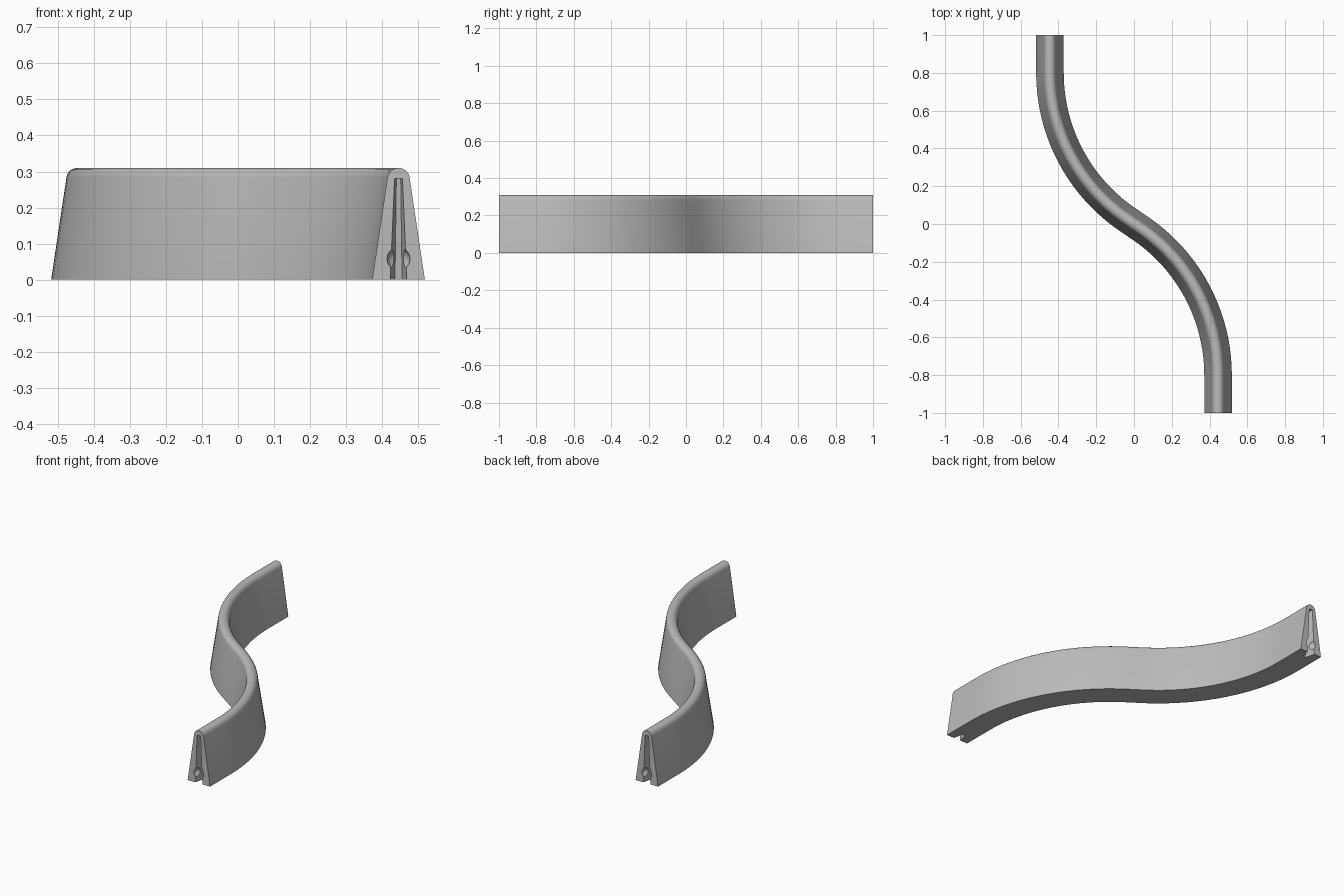
import bpy, bmesh, math
from mathutils import Vector

cube = bpy.data.objects.get("Cube")
if cube:
    bpy.data.objects.remove(cube, do_unlink=True)

concrete = bpy.data.materials.new("concrete grey")
concrete.use_nodes = True
grey = (0.5, 0.5, 0.5, 1)
concrete.diffuse_color = grey
concrete.node_tree.nodes["Principled BSDF"].inputs["Base Color"].default_value = grey

END_X, BEND_Y = 0.445, 0.8
HEIGHT, BASE_HALF, CAP_R = 0.31, 0.073, 0.031


def make_object(name, bm):
    bmesh.ops.recalc_face_normals(bm, faces=bm.faces)
    mesh = bpy.data.meshes.new(name)
    bm.to_mesh(mesh)
    bm.free()
    mesh.materials.append(concrete)
    obj = bpy.data.objects.new(name, mesh)
    bpy.context.collection.objects.link(obj)
    return obj


def loft(bm, rings):
    """Skin closed rings of points into a capped solid."""
    rows = [[bm.verts.new(p) for p in ring] for ring in rings]
    for a, b in zip(rows, rows[1:]):
        for i in range(len(a)):
            j = (i + 1) % len(a)
            bm.faces.new((a[i], a[j], b[j], b[i]))
    bm.faces.new(rows[0])
    bm.faces.new(rows[-1])


# S-shaped path: straight end, arc, short straight middle, then the same turned round
turn = math.radians(56)
s, c = math.sin(turn), math.cos(turn)
radius = (BEND_Y * s - END_X * c) / (s * s - (1 - c) * c)
steps = 20
half = [(Vector((END_X, -1)), 0)]
for i in range(steps + 1):
    a = turn * i / steps
    half.append((Vector((END_X - radius * (1 - math.cos(a)),
                         -BEND_Y + radius * math.sin(a))), a))
path = half + [(-p, a) for p, a in reversed(half)]

# Tapered cross-section with a rounded top
section = [(-BASE_HALF, 0), (BASE_HALF, 0)]
for i in range(13):
    a = math.radians(8 + 164 * i / 12)
    section.append((CAP_R * math.cos(a), HEIGHT - CAP_R + CAP_R * math.sin(a)))

bm = bmesh.new()
loft(bm, [[(p.x + u * math.cos(a), p.y + u * math.sin(a), z) for u, z in section]
          for p, a in path])
barrier = make_object("barrier_wall", bm)


def cut(cutter):
    cutter.hide_render = True
    mod = barrier.modifiers.new("cut", "BOOLEAN")
    mod.operation = "DIFFERENCE"
    mod.solver = "EXACT"
    mod.object = cutter
    bpy.context.view_layer.objects.active = barrier
    bpy.ops.object.modifier_apply(modifier=mod.name)
    bpy.data.objects.remove(cutter, do_unlink=True)


# Tapered connector slot and round pocket in each end
for side in (1, -1):
    def slot_ring(z, mouth, inner, depth):
        pts = [(-mouth, -0.03), (mouth, -0.03), (mouth, 0),
               (inner, depth), (-inner, depth), (-mouth, 0)]
        return [(side * (END_X + x), side * (y - 1), z) for x, y in pts]

    bm = bmesh.new()
    loft(bm, [slot_ring(-0.02, 0.024, 0.01, 0.06), slot_ring(0.28, 0.011, 0.006, 0.03)])
    cut(make_object("slot_cutter", bm))

    bm = bmesh.new()
    bmesh.ops.create_uvsphere(bm, u_segments=24, v_segments=16, radius=0.032)
    bmesh.ops.translate(bm, verts=bm.verts, vec=(side * END_X, side * -0.997, 0.058))
    cut(make_object("pocket_cutter", bm))

# Smooth curved sides, crisp ends and base
bpy.ops.object.select_all(action="DESELECT")
barrier.select_set(True)
bpy.context.view_layer.objects.active = barrier
bpy.ops.object.shade_smooth_by_angle(angle=math.radians(30))
